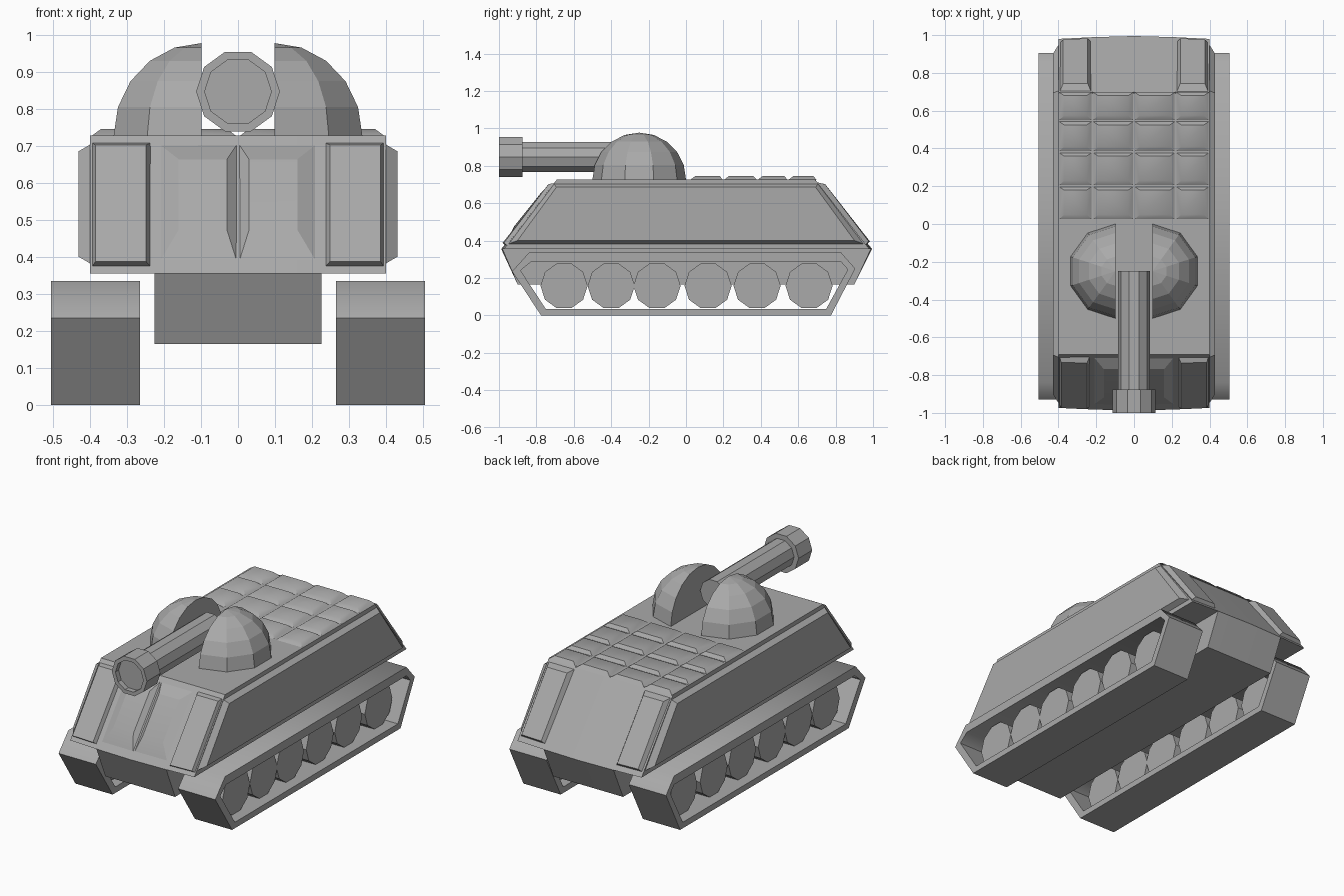
import bpy, bmesh, math
from mathutils import Matrix

cube = bpy.data.objects.get("Cube")
if cube:
    bpy.data.objects.remove(cube, do_unlink=True)

grey = bpy.data.materials.new("armour_grey")
grey.use_nodes = True
COLOUR = (0.4, 0.4, 0.4, 1)
grey.diffuse_color = COLOUR
grey.node_tree.nodes["Principled BSDF"].inputs["Base Color"].default_value = COLOUR


def finish(name, bm, mirror=False, smooth=0):
    """Turn a bmesh into a named object; smooth is the sharp-edge angle."""
    bmesh.ops.recalc_face_normals(bm, faces=bm.faces)
    mesh = bpy.data.meshes.new(name)
    bm.to_mesh(mesh)
    bm.free()
    mesh.materials.append(grey)
    obj = bpy.data.objects.new(name, mesh)
    bpy.context.collection.objects.link(obj)
    if smooth:
        bpy.ops.object.select_all(action='DESELECT')
        obj.select_set(True)
        bpy.context.view_layer.objects.active = obj
        bpy.ops.object.shade_smooth_by_angle(angle=math.radians(smooth))
    if mirror:
        obj.modifiers.new("Mirror", 'MIRROR').use_mirror_merge = False
    return obj


def loft(name, sections):
    """Skin closed sections of equal length and cap both ends."""
    bm = bmesh.new()
    rings = [[bm.verts.new(p) for p in s] for s in sections]
    n = len(rings[0])
    for a, b in zip(rings, rings[1:]):
        for i in range(n):
            j = (i + 1) % n
            bm.faces.new((a[i], a[j], b[j], b[i]))
    bm.faces.new(rings[0])
    bm.faces.new(rings[-1])
    return finish(name, bm, smooth=30)


# Hull: wedge ends that bow slightly outward toward the centre line
ROOF, BELT, FLOOR = 0.727, 0.355, 0.165
SLOPE = 0.76


def bow(x):
    return 0.015 * (1 - (abs(x) / 0.4) ** 1.5)


def hull_section(x):
    front, back = -0.973 - bow(x), 0.98 + bow(x)
    return [(x, front, BELT), (x, -0.69, ROOF), (x, 0.69, ROOF), (x, back, BELT)]


def belly_section(x):
    front, back = -0.973 - bow(x), 0.98 + bow(x)
    return [(x, front, BELT), (x, back, BELT), (x, 0.9, FLOOR), (x, -0.9, FLOOR)]


loft("upper_hull", [hull_section(x) for x in (-0.4, -0.22, 0, 0.22, 0.4)])
loft("lower_hull", [belly_section(x) for x in (-0.225, 0, 0.225)])


# Surfaces on which armour plates sit: (u, v, height) to a point
def on_roof(u, v, h):
    return (u, v, ROOF + h)


def on_end(direction):
    def place(u, v, h):
        y = 0.69 + (ROOF - v) * SLOPE + bow(u) * (ROOF - v) / (ROOF - BELT)
        return (u, direction * (y + 0.8 * h), v + 0.6 * h)
    return place


def on_side(u, v, h):
    return (0.4 + h, u * (0.69 + (ROOF - v) * SLOPE), v)


def plate(name, place, base, top, height, smooth=0):
    """Raised plate with bevelled edges; base and top are u0, u1, v0, v1."""
    bm = bmesh.new()

    def ring(r, h):
        u0, u1, v0, v1 = r
        return [bm.verts.new(place(u, v, h))
                for u, v in ((u0, v0), (u1, v0), (u1, v1), (u0, v1))]
    low, high = ring(base, -0.004), ring(top, height)
    for i in range(4):
        j = (i + 1) % 4
        bm.faces.new((low[i], low[j], high[j], high[i]))
    bm.faces.new(low)
    bm.faces.new(high)
    return finish(name, bm, True, smooth)


# Bevelled side armour
plate("side_armour", on_side, (-1, 1, 0.38, 0.705), (-0.96, 0.96, 0.4, 0.685), 0.03)

# Front and rear plates
plate("front_corner_plate", on_end(-1), (0.235, 0.395, 0.375, 0.71),
      (0.248, 0.385, 0.375, 0.69), 0.02)
plate("front_centre_plate", on_end(-1), (0, 0.217, 0.38, 0.71),
      (0.03, 0.16, 0.46, 0.65), 0.022, 17)
plate("rear_corner_plate", on_end(1), (0.225, 0.395, 0.375, 0.715),
      (0.245, 0.375, 0.38, 0.685), 0.027)

# Cushion-shaped roof tiles
rows = (0.02, 0.2, 0.38, 0.545, 0.7)
columns = (0, 0.22, 0.4)
for y0, y1 in zip(rows, rows[1:]):
    for x0, x1 in zip(columns, columns[1:]):
        plate("roof_tile", on_roof, (x0, x1, y0, y1),
              (x0 + 0.03, x1 - 0.03, y0 + 0.03, y1 - 0.02), 0.018, 45)

# Tracks: open loops around the road wheels
X0, X1 = 0.265, 0.505
outer = [(-0.775, 0), (0.775, 0), (0.905, 0.25), (0.83, 0.335), (-0.84, 0.335), (-0.93, 0.235)]
inner = [(-0.75, 0.035), (0.75, 0.035), (0.865, 0.245), (0.83, 0.285), (-0.83, 0.285), (-0.885, 0.24)]
bm = bmesh.new()
loops = [[bm.verts.new((x, y, z)) for y, z in shape]
         for x, shape in ((X0, outer), (X1, outer), (X1, inner), (X0, inner))]
for a, b in zip(loops, loops[1:] + loops[:1]):
    for i in range(6):
        j = (i + 1) % 6
        bm.faces.new((a[i], a[j], b[j], b[i]))
finish("track", bm, True, 52)


def drum(bm, sides, radius, depth, matrix):
    bmesh.ops.create_cone(bm, cap_ends=True, segments=sides, radius1=radius,
                          radius2=radius, depth=depth, matrix=matrix)


# Road wheels, set back inside the tracks
for y in (-0.652, -0.4, -0.155, 0.118, 0.38, 0.658):
    bm = bmesh.new()
    drum(bm, 10, 0.126, X1 - X0 - 0.12,
         Matrix.Translation(((X0 + X1) / 2, y, 0.158)) @ Matrix.Rotation(math.pi / 2, 4, 'Y'))
    finish("road_wheel", bm, True)

# Turret: a faceted half dome on either side of the gun
bm = bmesh.new()
bmesh.ops.create_uvsphere(bm, u_segments=10, v_segments=10, radius=0.25)
for normal in ((1, 0, 0), (0, 0, 1)):
    cut = bmesh.ops.bisect_plane(bm, geom=bm.verts[:] + bm.edges[:] + bm.faces[:], dist=1e-5,
                                 plane_co=(0, 0, 0), plane_no=normal, clear_inner=True)
    rim = [e for e in cut["geom_cut"] if isinstance(e, bmesh.types.BMEdge)]
    bmesh.ops.edgeloop_fill(bm, edges=rim)
bmesh.ops.translate(bm, verts=bm.verts, vec=(0.098, -0.25, ROOF))
finish("turret_half", bm, True)

# Gun barrel and collared muzzle
GUN_Z = 0.846


def gun_part(name, radius, y0, y1, rim=0):
    bm = bmesh.new()
    drum(bm, 10, radius, y1 - y0, Matrix.Translation((0, (y0 + y1) / 2, GUN_Z))
         @ Matrix.Rotation(math.pi / 2, 4, 'X') @ Matrix.Rotation(math.pi / 2, 4, 'Z'))
    if rim:
        bm.normal_update()
        tip = min(bm.faces, key=lambda f: f.calc_center_median().y)
        bmesh.ops.inset_region(bm, faces=[tip], thickness=rim)
        bore = bmesh.ops.extrude_discrete_faces(bm, faces=[tip])["faces"][0]
        bmesh.ops.translate(bm, verts=bore.verts, vec=(0, 0.03, 0))
    finish(name, bm)


gun_part("gun_barrel", 0.084, -0.88, -0.25)
gun_part("gun_muzzle", 0.113, -1, -0.875, 0.023)
